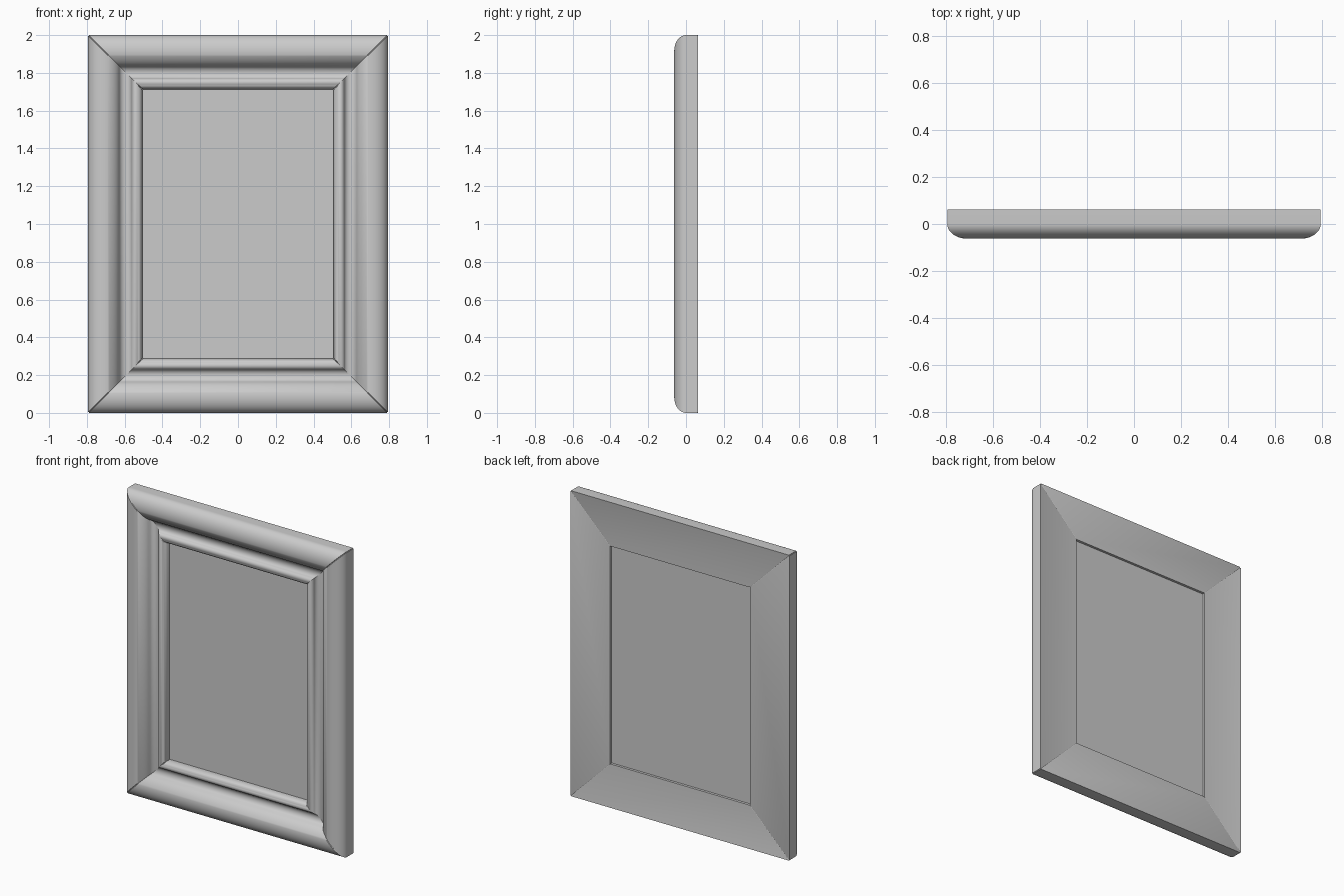
import bpy, bmesh, math

if "Cube" in bpy.data.objects:
    bpy.data.objects.remove(bpy.data.objects["Cube"])

W, H, D = 0.793, 1.0, 0.0625      # half width, half height, half depth
RAIL = 0.287                      # width of the moulding


def arc(cx, cy, rx, ry, a0, a1, n):
    """Points on an ellipse, angles in degrees."""
    return [(cx + rx * math.cos(math.radians(a0 + (a1 - a0) * i / n)),
             cy + ry * math.sin(math.radians(a0 + (a1 - a0) * i / n)))
            for i in range(n + 1)]


# Moulding section: (distance in from the outer edge, y)
profile = [(0.0, D)]
profile += arc(0.085, 0.0, 0.085, D, 180, 270, 14)             # outer roundover
profile += arc(0.085, 0.0, 0.083, D, 270, 335, 10)[1:]         # inner fall of big round
profile += arc(0.198, -0.02, 0.033, 0.022, 160, 20, 10)        # cove
profile += arc(0.256, 0.0, 0.031, 0.032, 215, 360, 14)         # inner bead
profile += [(RAIL, D)]


def make_rail(name, half_len, half_other, angle):
    """Mitred rail, drawn as the bottom one and then turned round the centre."""
    inset, shrink = 0.004, 0.97
    small = [(0.143 + (d - 0.143) * shrink, 0.025 + (y - 0.025) * shrink)
             for d, y in profile]
    bm = bmesh.new()
    rings = []
    for side, section, back in ((-1, small, 0), (-1, profile, inset),
                                (1, profile, inset), (1, small, 0)):
        ring = []
        for d, y in section:
            x, z = side * (half_len - d - back), -half_other + d
            c, s = math.cos(angle), math.sin(angle)
            ring.append(bm.verts.new((x * c - z * s, y, x * s + z * c + H)))
        rings.append(ring)
    n = len(profile)
    for a, b in zip(rings, rings[1:]):
        for i in range(n):
            j = (i + 1) % n
            bm.faces.new((a[i], a[j], b[j], b[i]))
    bm.faces.new(rings[0])
    bm.faces.new(rings[-1])
    bmesh.ops.recalc_face_normals(bm, faces=bm.faces)
    mesh = bpy.data.meshes.new(name)
    bm.to_mesh(mesh)
    bm.free()
    ob = bpy.data.objects.new(name, mesh)
    bpy.context.collection.objects.link(ob)
    bpy.ops.object.select_all(action='DESELECT')
    ob.select_set(True)
    bpy.context.view_layer.objects.active = ob
    bpy.ops.object.shade_smooth_by_angle(angle=math.radians(35))
    return ob


# Four mitred rails
for i, name in enumerate(("bottom_rail", "right_rail", "top_rail", "left_rail")):
    length, other = (W, H) if i % 2 == 0 else (H, W)
    make_rail(name, length, other, i * math.pi / 2)

# Picture panel held in the opening
bpy.ops.mesh.primitive_cube_add(size=1, location=(0, 0.031, H))
panel = bpy.context.object
panel.name = "picture_panel"
panel.scale = (2 * (W - RAIL) + 0.002, 0.03, 2 * (H - RAIL) + 0.002)
bpy.ops.object.transform_apply(location=False, rotation=False, scale=True)
